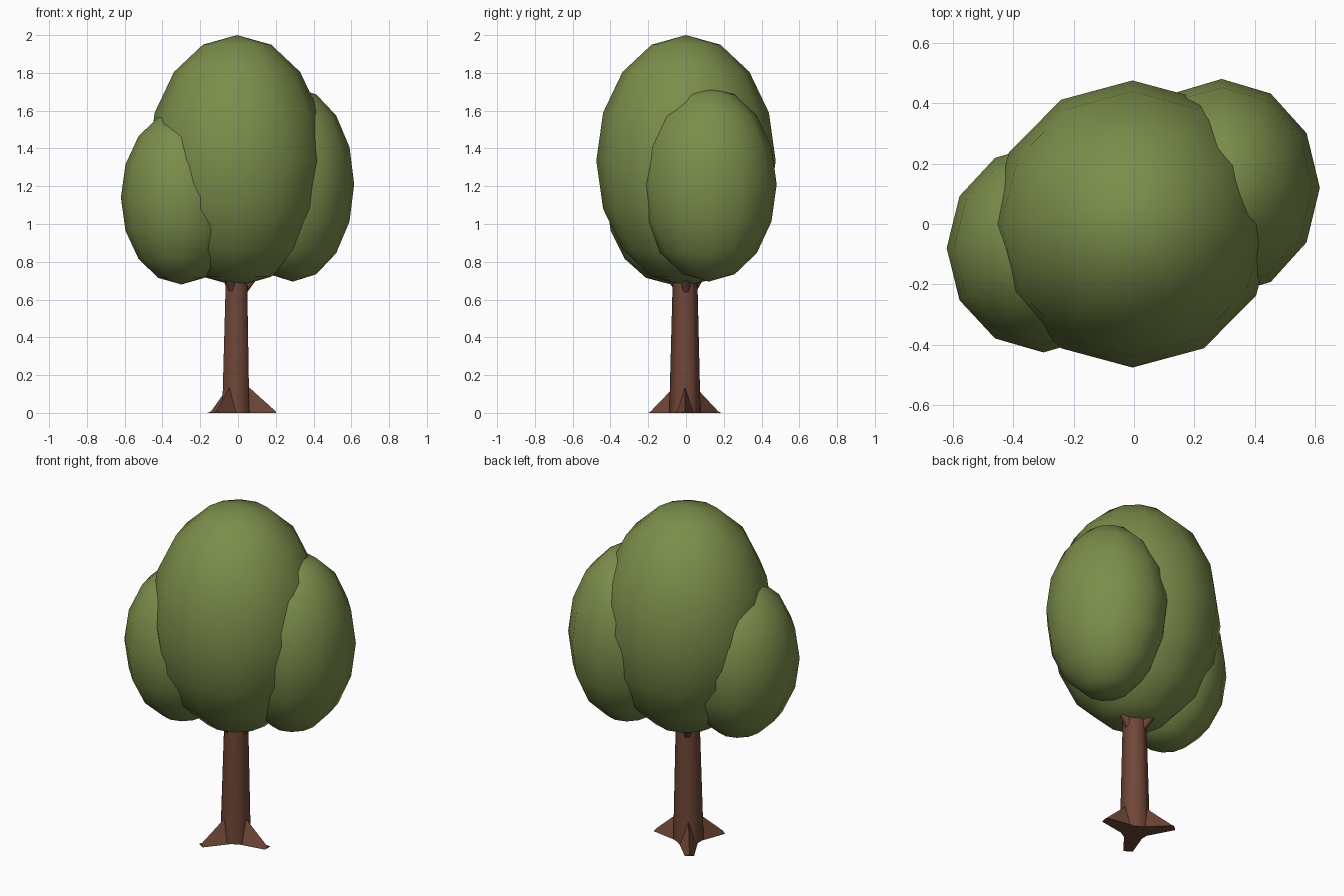
import bpy
import bmesh
from math import radians
from mathutils import Matrix, Vector

cube = bpy.data.objects.get("Cube")
if cube:
    bpy.data.objects.remove(cube, do_unlink=True)


def make_material(name, colour):
    mat = bpy.data.materials.new(name)
    mat.use_nodes = True
    mat.diffuse_color = (*colour, 1)
    bsdf = next(n for n in mat.node_tree.nodes if n.type == "BSDF_PRINCIPLED")
    bsdf.inputs["Base Color"].default_value = (*colour, 1)
    bsdf.inputs["Roughness"].default_value = 0.9
    return mat


leaf_green = make_material("leaf green", (0.2, 0.27, 0.07))
bark_brown = make_material("bark brown", (0.16, 0.062, 0.038))


def finish(name, bm, mat, smooth_angle=None):
    bmesh.ops.recalc_face_normals(bm, faces=bm.faces)
    mesh = bpy.data.meshes.new(name)
    bm.to_mesh(mesh)
    bm.free()
    mesh.materials.append(mat)
    obj = bpy.data.objects.new(name, mesh)
    bpy.context.collection.objects.link(obj)
    if smooth_angle:
        bpy.ops.object.select_all(action="DESELECT")
        bpy.context.view_layer.objects.active = obj
        obj.select_set(True)
        bpy.ops.object.shade_smooth_by_angle(angle=radians(smooth_angle))
    return obj


def foliage(name, centre, radii):
    bm = bmesh.new()
    bmesh.ops.create_uvsphere(bm, u_segments=12, v_segments=8, radius=1)
    bmesh.ops.scale(bm, verts=bm.verts, vec=radii)
    bmesh.ops.translate(bm, verts=bm.verts, vec=centre)
    finish(name, bm, leaf_green, 80)


def tapered_limb(name, start, end, r_start, r_end):
    start, end = Vector(start), Vector(end)
    axis = end - start
    turn = Vector((0, 0, 1)).rotation_difference(axis).to_matrix().to_4x4()
    bm = bmesh.new()
    bmesh.ops.create_cone(bm, cap_ends=True, segments=6, radius1=r_start,
                          radius2=r_end, depth=axis.length,
                          matrix=Matrix.Translation((start + end) / 2) @ turn)
    finish(name, bm, bark_brown, 65)


def root(name, angle, reach):
    # Wedge with a sloping ridge that runs out to a narrow flat toe
    bm = bmesh.new()
    points = [(0.03, -0.055, 0), (0.03, 0.055, 0), (0.03, 0, 0.17),
              (reach, -0.025, 0), (reach, 0.025, 0), (reach, 0, 0.008)]
    v = [bm.verts.new(p) for p in points]
    for face in ((0, 1, 2), (3, 5, 4), (0, 3, 4, 1), (0, 2, 5, 3), (1, 4, 5, 2)):
        bm.faces.new([v[i] for i in face])
    bm.transform(Matrix.Translation((-0.01, -0.005, 0))
                 @ Matrix.Rotation(radians(angle), 4, "Z"))
    finish(name, bm, bark_brown)


# Canopy
foliage("main_foliage", (-0.005, 0, 1.335), (0.472, 0.475, 0.665))
foliage("left_foliage", (0.29, 0.12, 1.21), (0.325, 0.36, 0.515))
foliage("right_foliage", (-0.30, -0.08, 1.14), (0.32, 0.345, 0.46))

# Trunk
tapered_limb("trunk", (-0.012, -0.006, 0), (-0.008, -0.005, 0.72), 0.083, 0.065)

# Roots and short branches spread in the same three directions
for side, angle, reach in (("left", 0, 0.21), ("back", 127, 0.22), ("front", 240, 0.21)):
    root(side + "_root", angle, reach)
    out = Matrix.Rotation(radians(angle), 3, "Z") @ Vector((1, 0, 0))
    tapered_limb(side + "_branch", out * 0.03 + Vector((-0.008, 0, 0.64)),
                 out * 0.14 + Vector((-0.008, 0, 0.78)), 0.026, 0.018)
